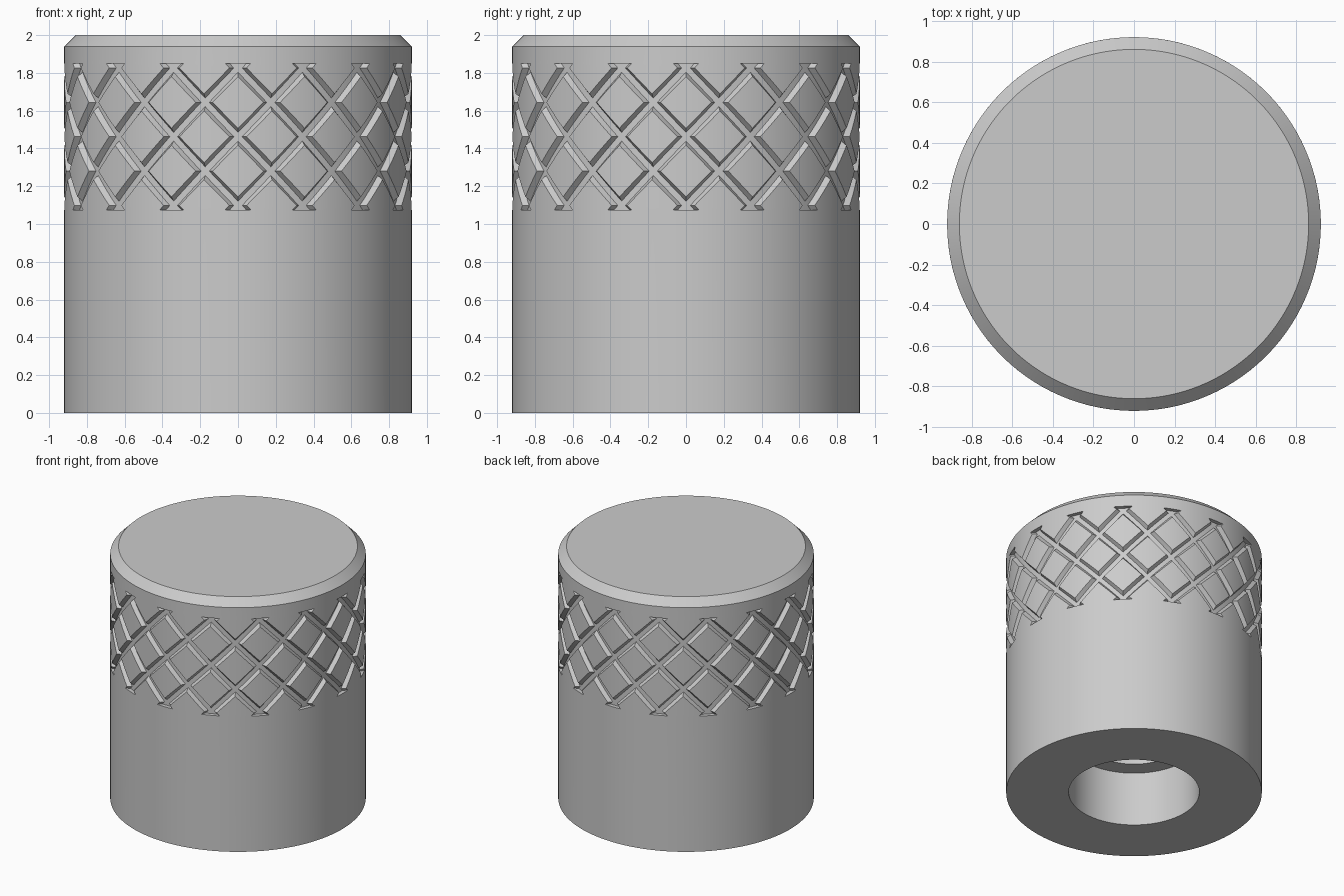
import bpy, bmesh, math

if "Cube" in bpy.data.objects:
    bpy.data.objects.remove(bpy.data.objects["Cube"])

R = 0.92            # body radius
N = 8               # mesh cells per half diamond
COLS = 16 * 2 * N   # sixteen diamonds around
ROWS = 4 * N + 2    # two diamonds high plus a short run-out at both ends
Z_MID = 1.462
CELL = 0.182 / N
Z_LOW = Z_MID - ROWS / 2 * CELL
DEPTH = 0.03

bm = bmesh.new()


def knurl_radius(u, v):
    # Trapezoid grooves along both diagonals of the lattice
    def dist(t):
        t %= 2 * N
        return min(t, 2 * N - t)
    d = min(dist(u + v), dist(u - v))
    return R - DEPTH * max(0.0, min(1.0, 2.0 - d))


def point(r, u, z):
    a = 2 * math.pi * u / COLS
    return bm.verts.new((r * math.cos(a), r * math.sin(a), z))


def ring(r, z):
    return [point(r, i, z) for i in range(COLS)]


def bridge(a, b):
    for i in range(COLS):
        k = (i + 1) % COLS
        bm.faces.new((a[i], a[k], b[k], b[i]))


def lathe(profile):
    rings = [ring(r, z) for r, z in profile]
    for a, b in zip(rings, rings[1:]):
        bridge(a, b)
    return rings[0], rings[-1]


# Stepped bore, underside and plain lower wall
bore_end, wall_top = lathe([(0.34, 1.0), (0.34, 0.43), (0.47, 0.43),
                            (0.47, 0), (R, 0), (R, Z_LOW)])
bm.faces.new(bore_end)

# Knurled band, each cell split both ways so the groove edges stay straight
band = []
for j in range(ROWS + 1):
    z = Z_LOW + j * CELL
    band.append([point(knurl_radius(i, j - 1), i, z) for i in range(COLS)])
for j in range(ROWS):
    for i in range(COLS):
        k = (i + 1) % COLS
        c = point(knurl_radius(i + 0.5, j - 0.5), i + 0.5, Z_LOW + (j + 0.5) * CELL)
        loop = [band[j][i], band[j][k], band[j + 1][k], band[j + 1][i]]
        for n in range(4):
            bm.faces.new((loop[n], loop[(n + 1) % 4], c))
bridge(wall_top, band[0])

# Upper collar, chamfer and flat top
collar, rim = lathe([(R, Z_LOW + ROWS * CELL), (R, 1.94), (0.86, 2.0)])
bridge(band[-1], collar)
bm.faces.new(rim)

bmesh.ops.remove_doubles(bm, verts=bm.verts[:], dist=1e-5)
bmesh.ops.recalc_face_normals(bm, faces=bm.faces[:])
mesh = bpy.data.meshes.new("knurled_knob")
bm.to_mesh(mesh)
bm.free()
knob = bpy.data.objects.new("knurled_knob", mesh)
bpy.context.collection.objects.link(knob)
bpy.context.view_layer.objects.active = knob
knob.select_set(True)
bpy.ops.object.shade_smooth_by_angle(angle=math.radians(25))
